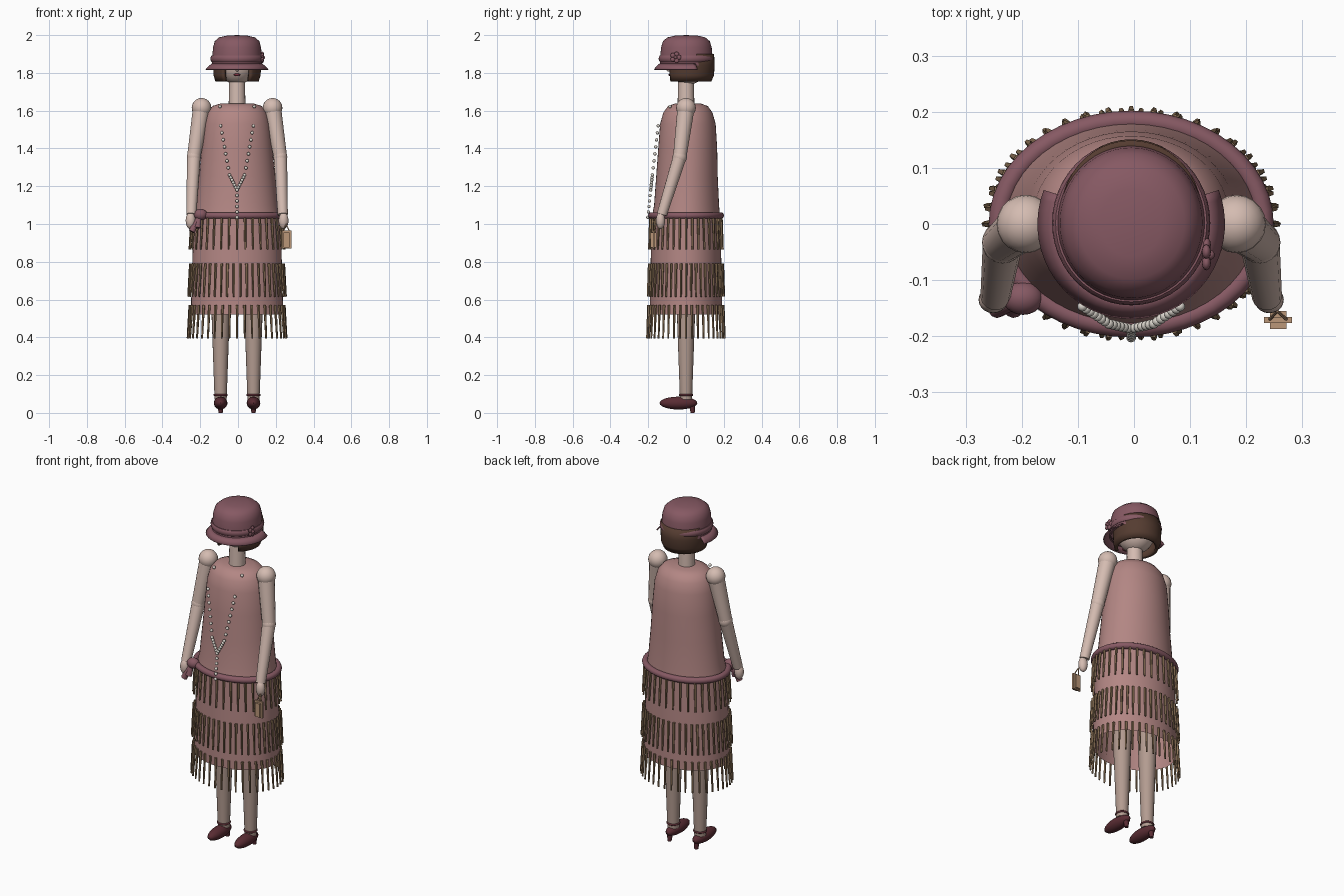
import bpy, bmesh, math
from mathutils import Vector, Matrix

if "Cube" in bpy.data.objects:
    bpy.data.objects.remove(bpy.data.objects["Cube"])

CX = -0.005  # figure axis


def mat(name, *c):
    m = bpy.data.materials.new(name)
    m.diffuse_color = (*c, 1)
    m.use_nodes = True
    m.node_tree.nodes["Principled BSDF"].inputs["Base Color"].default_value = m.diffuse_color
    return m


DRESS = mat("rose_fabric", .45, .24, .23)
TRIM = mat("plum_felt", .24, .10, .125)
SKIN = mat("skin", .66, .50, .44)
STOCK = mat("stocking", .45, .33, .28)
HAIR = mat("hair", .09, .045, .03)
SHOE = mat("shoe_leather", .10, .025, .033)
FRINGE = mat("bronze_thread", .28, .18, .10)
PEARL = mat("pearl", .72, .68, .62)
PURSE = mat("purse_fabric", .50, .31, .19)
LIP = mat("lip", .20, .03, .05)


def finish(bm, name, m):
    bmesh.ops.recalc_face_normals(bm, faces=bm.faces)
    me = bpy.data.meshes.new(name)
    bm.to_mesh(me)
    bm.free()
    ob = bpy.data.objects.new(name, me)
    me.materials.append(m)
    bpy.context.collection.objects.link(ob)
    return ob


def lathe(name, prof, m, n=40, a0=0, a1=360, cx=CX, solid=0):
    """Elliptical rings (rx, ry, z, centre_y); angle 0 is the front."""
    bm = bmesh.new()
    full = a1 - a0 == 360
    rows = []
    for rx, ry, z, cy in prof:
        row = []
        for i in range(n if full else n + 1):
            a = math.radians(a0 + (a1 - a0) * i / n)
            row.append(bm.verts.new((cx + rx * math.sin(a), cy - ry * math.cos(a), z)))
        rows.append(row)
    for r, s in zip(rows, rows[1:]):
        for i in range(n):
            j = (i + 1) % len(r)
            bm.faces.new((r[i], r[j], s[j], s[i]))
    bmesh.ops.remove_doubles(bm, verts=bm.verts, dist=1e-5)
    ob = finish(bm, name, m)
    if solid:
        mod = ob.modifiers.new("thickness", 'SOLIDIFY')
        mod.thickness = solid
        mod.offset = 0
    return ob


def add_ball(bm, c, r, u=20, v=12):
    r = r if isinstance(r, tuple) else (r, r, r)
    bmesh.ops.create_uvsphere(bm, u_segments=u, v_segments=v, radius=1,
                              matrix=Matrix.Translation(c) @ Matrix.Diagonal((*r, 1)))


def ball(name, c, r, m, **k):
    bm = bmesh.new()
    add_ball(bm, c, r, **k)
    return finish(bm, name, m)


def add_rod(bm, a, b, r1, r2, n=16):
    a, b = Vector(a), Vector(b)
    d = b - a
    rot = Vector((0, 0, 1)).rotation_difference(d).to_matrix().to_4x4()
    bmesh.ops.create_cone(bm, cap_ends=True, segments=n, radius1=r1, radius2=r2,
                          depth=d.length, matrix=Matrix.Translation((a + b) / 2) @ rot)


def rod(name, a, b, r1, r2, m, n=16):
    bm = bmesh.new()
    add_rod(bm, a, b, r1, r2, n)
    return finish(bm, name, m)


def add_box(bm, c, s):
    bmesh.ops.create_cube(bm, size=1, matrix=Matrix.Translation(c) @ Matrix.Diagonal((*s, 1)))


def ring(name, rx, ry, z, cy, t, m, cx=CX, tz=None, n=48):
    tz = tz or t
    k = [i * math.pi / 5 for i in range(11)]
    return lathe(name, [(rx + t * math.cos(a), ry + t * math.cos(a), z + tz * math.sin(a), cy)
                        for a in k], m, n, cx=cx)


# Dress: tunic and open flared skirt
lathe("tunic", [(0, 0, 1.64, .01), (.09, .07, 1.637, .01), (.13, .105, 1.625, .01),
                (.158, .13, 1.59, .01), (.175, .147, 1.53, .01), (.188, .156, 1.4, .009),
                (.201, .163, 1.25, .005), (.216, .172, 1.1, .003), (.226, .18, 1.04, 0)], DRESS, 48)
lathe("skirt", [(.226, .18, 1.04, 0), (.234, .185, .9, 0), (.24, .189, .7, 0),
                (.245, .193, .52, 0)], DRESS, 48)
ring("hip_sash", .236, .184, 1.045, 0, .018, TRIM)
ball("sash_knot", (-.198, -.132, 1.05), (.036, .03, .03), TRIM)
for i, (x, z) in enumerate(((-.245, .96), (-.215, .98))):
    rod(f"sash_tail_{i}", (-.205, -.137, 1.04), (x, -.15, z), .012, .018, TRIM, 10)

# Fringe: three tiers of hanging strands
for t, (top, bot, n, rx) in enumerate(((1.035, .865, 36, .24), (.79, .615, 46, .247),
                                       (.57, .395, 40, .25))):
    bm = bmesh.new()
    for i in range(n):
        a = math.tau * (i + .5 * (t % 2)) / n
        s, c = math.sin(a), -math.cos(a)
        add_rod(bm, (CX + rx * s, (rx - .052) * c, top),
                (CX + (rx + .012) * s, (rx - .044) * c, bot), .0075, .005, 5)
    finish(bm, f"fringe_tier_{t + 1}", FRINGE)

# Neck, head, lips, nose
rod("neck", (CX, 0, 1.6), (CX, 0, 1.80), .045, .041, SKIN, 20)
ball("head", (CX, .01, 1.85), (.1, .105, .112), SKIN, u=28, v=18)
ball("lips", (CX, -.081, 1.79), (.018, .012, .007), LIP, u=12, v=8)
ball("nose", (CX, -.092, 1.823), (.01, .014, .016), SKIN, u=12, v=8)

# Bobbed hair around sides and back
lathe("bobbed_hair", [(.116, .12, 1.9, .02), (.118, .122, 1.84, .02), (.116, .12, 1.79, .02),
                      (.106, .11, 1.757, .015)], HAIR, 36, 34, 326, solid=.018)

# Cloche hat: crown, band, front brim, flower
lathe("hat_crown", [(0, 0, 2.0, .002), (.055, .06, 1.997, .002), (.095, .1, 1.988, .002),
                    (.118, .124, 1.968, .002), (.127, .134, 1.935, .002), (.131, .138, 1.89, .002),
                    (.134, .14, 1.84, .002), (.125, .131, 1.838, .002)], TRIM, 48)
ring("hat_band", .132, .138, 1.875, .002, .009, TRIM, tz=.017)
lathe("hat_brim", [(.13, .137, 1.848, .0), (.147, .153, 1.835, 0), (.165, .167, 1.817, 0)],
      TRIM, 36, -111, 111, solid=.006)
bm = bmesh.new()
for i in range(5):
    a = math.tau * i / 5
    add_ball(bm, (.129, -.055 + .018 * math.cos(a), 1.882 + .018 * math.sin(a)),
             (.008, .013, .013), 12, 8)
add_ball(bm, (.135, -.055, 1.882), .009, 12, 8)
finish(bm, "hat_flower", TRIM)

# Arms, legs and shoes, both sides
for s, side in ((-1, "left"), (1, "right")):
    P = lambda x, y, z: (CX + s * x, y, z)
    sh, el, wr = P(.188, 0, 1.615), P(.229, -.033, 1.355), P(.242, -.128, 1.05)
    ball(f"{side}_shoulder", sh, .052, SKIN)
    rod(f"{side}_upper_arm", sh, el, .046, .036, SKIN)
    ball(f"{side}_elbow", el, (.037, .038, .042), SKIN)
    rod(f"{side}_forearm", el, wr, .036, .027, SKIN)
    ball(f"{side}_hand", P(.246, -.135, 1.018), (.026, .024, .045), SKIN)
    rod(f"{side}_leg", P(.087, 0, .07), P(.087, 0, .55), .032, .049, STOCK, 20)
    rod(f"{side}_thigh", P(.087, 0, .55), P(.087, 0, 1.0), .049, .062, STOCK, 20)
    ring(f"{side}_ankle_strap", .032, .032, .095, 0, .006, SHOE, cx=CX + s * .087, n=24)
    ball(f"{side}_shoe", P(.087, -.04, .052), (.036, .1, .034), SHOE)
    rod(f"{side}_shoe_heel", P(.087, .036, 0), P(.087, .03, .06), .011, .018, SHOE, 12)

# Long pearl necklace: shoulder beads, V strands, hanging tail
bm = bmesh.new()
A, B, C = Vector((.087, -.147, 1.52)), Vector((.04, -.178, 1.26)), Vector((0, -.187, 1.18))
pts = [Vector((.091, -.085, 1.622))]
pts += [A.lerp(B, i / 7) for i in range(8)] + [B.lerp(C, i / 6) for i in range(1, 6)]
for p in pts:
    for s in (-1, 1):
        add_ball(bm, (CX + s * p.x, p.y, p.z), .009, 10, 6)
for i in range(6):
    add_ball(bm, (CX, -.187 - .003 * i, 1.18 - .029 * i), .009, 10, 6)
finish(bm, "pearl_necklace", PEARL)

# Little purse hanging from one hand
bm = bmesh.new()
add_box(bm, (.257, -.171, .917), (.05, .01, .095))
add_box(bm, (.257, -.171, .915), (.03, .032, .08))
finish(bm, "purse", PURSE)
bm = bmesh.new()
for x in (.241, .273):
    add_rod(bm, (x, -.171, .96), (.255, -.155, 1.0), .003, .003, 6)
finish(bm, "purse_handle", PURSE)

# Smooth shading with crisp edges
bpy.ops.object.select_all(action='SELECT')
bpy.context.view_layer.objects.active = bpy.data.objects["tunic"]
bpy.ops.object.shade_smooth_by_angle(angle=math.radians(40))
